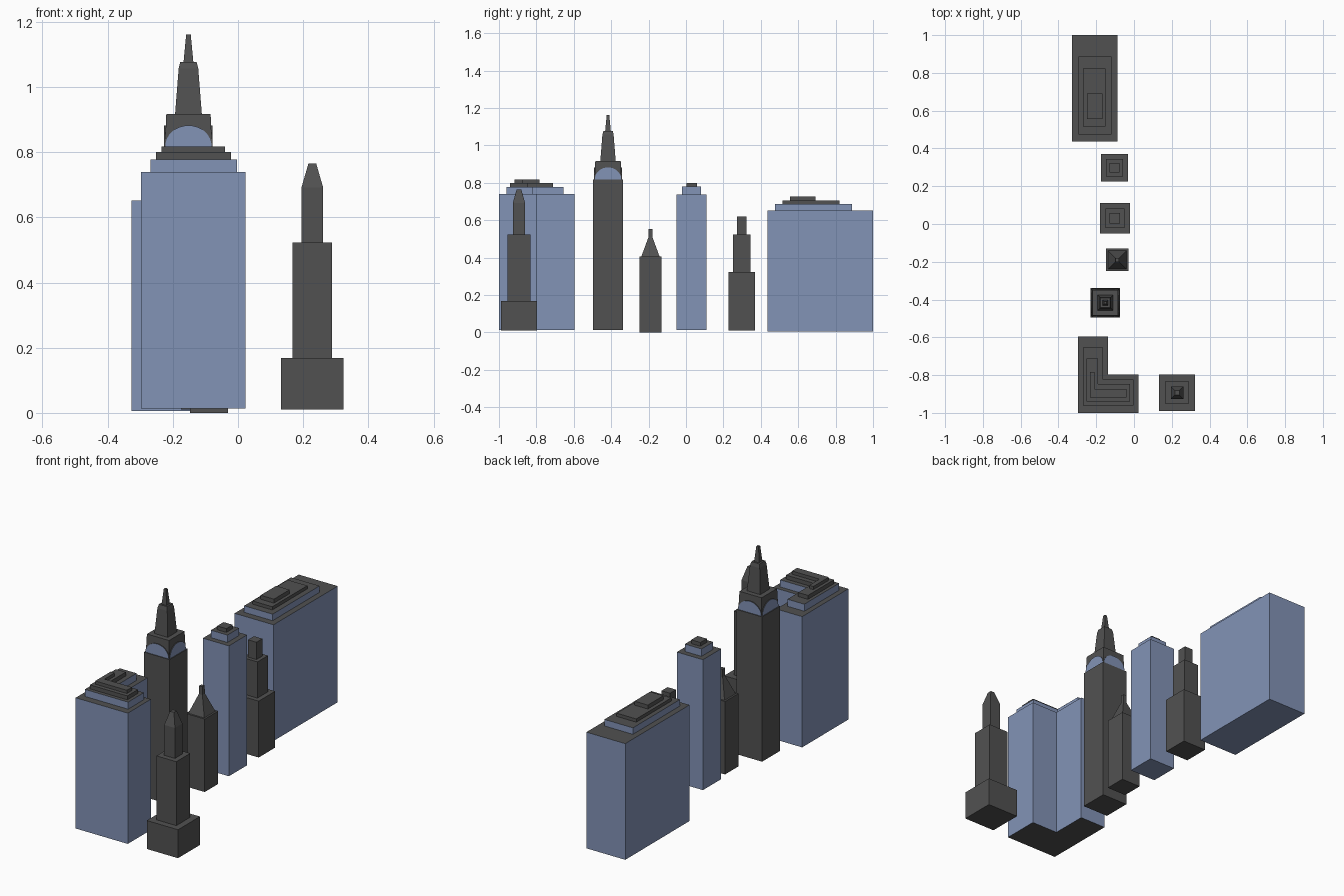
import bpy, bmesh, math

if "Cube" in bpy.data.objects:
    bpy.data.objects.remove(bpy.data.objects["Cube"])


def material(name, rgb):
    m = bpy.data.materials.new(name)
    m.diffuse_color = (*rgb, 1)
    m.use_nodes = True
    m.node_tree.nodes["Principled BSDF"].inputs["Base Color"].default_value = m.diffuse_color
    return m


DARK = material("dark grey stone", (0.083, 0.083, 0.083))
BLUE = material("slate blue glass", (0.225, 0.292, 0.47))


def loft(name, rings, rule=lambda n: 0):
    """Closed solid through rings of matching points; rule picks the colour from the normal."""
    bm = bmesh.new()
    loops = [[bm.verts.new(p) for p in r] for r in rings]
    bm.faces.new(loops[0])
    bm.faces.new(loops[-1])
    n = len(loops[0])
    for a, b in zip(loops, loops[1:]):
        for i in range(n):
            j = (i + 1) % n
            bm.faces.new((a[i], a[j], b[j], b[i]))
    bmesh.ops.recalc_face_normals(bm, faces=bm.faces)
    bm.normal_update()
    for f in bm.faces:
        f.material_index = rule(f.normal)
    me = bpy.data.meshes.new(name)
    bm.to_mesh(me)
    bm.free()
    me.materials.append(DARK)
    me.materials.append(BLUE)
    ob = bpy.data.objects.new(name, me)
    bpy.context.collection.objects.link(ob)
    return ob


def glass_walls(n):          # blue walls and underside, dark roof
    return 0 if n.z > 0.5 else 1


def glass_sides(n):          # blue walls only
    return 0 if abs(n.z) > 0.5 else 1


def prism(name, outline, z0, z1, rule=lambda n: 0):
    return loft(name, [[(x, y, z) for x, y in outline] for z in (z0, z1)], rule)


def rect(x0, x1, y0, y1):
    return [(x0, y0), (x1, y0), (x1, y1), (x0, y1)]


def square_tower(name, cx, cy, levels, rule=lambda n: 0):
    """levels: (z, half width) pairs from bottom to top, tapering between them."""
    return loft(name, [[(x, y, z) for x, y in rect(cx - h, cx + h, cy - h, cy + h)]
                       for z, h in levels], rule)


# Long slab block with stepped roof
prism("slab_block", rect(-0.327, -0.088, 0.437, 1.0), 0.006, 0.651, glass_walls)
prism("slab_upper_floor", rect(-0.295, -0.12, 0.475, 0.887), 0.651, 0.687, glass_walls)
prism("slab_roof_step", rect(-0.27, -0.15, 0.515, 0.822), 0.687, 0.705)
prism("slab_roof_cap", rect(-0.25, -0.168, 0.555, 0.692), 0.705, 0.727)

# Stepped stone tower
square_tower("stepped_tower", -0.103, 0.298,
             [(0.01, 0.072), (0.323, 0.072), (0.323, 0.046), (0.524, 0.046),
              (0.524, 0.026), (0.62, 0.026)])

# Glass tower with stepped roof
CX, CY = -0.101, 0.03
square_tower("glass_tower", CX, CY, [(0.014, 0.08), (0.738, 0.08)], glass_walls)
square_tower("glass_tower_upper_floor", CX, CY, [(0.738, 0.051), (0.779, 0.051)], glass_walls)
square_tower("glass_tower_cap", CX, CY, [(0.779, 0.028), (0.8, 0.028)])

# Small tower with pyramid roof
square_tower("pyramid_tower", -0.089, -0.19,
             [(0, 0.059), (0.405, 0.059), (0.405, 0.049), (0.508, 0.011), (0.553, 0.01)])

# Tall tower with arched crown and spire
TX, TY = -0.152, -0.417
square_tower("tall_tower", TX, TY,
             [(0.014, 0.079), (0.818, 0.079), (0.818, 0.072), (0.917, 0.068),
              (0.917, 0.041), (1.057, 0.03), (1.077, 0.025), (1.077, 0.015),
              (1.161, 0.007)])
arch = [(0.071 * math.cos(math.pi * i / 16), 0.818 + 0.064 * math.sin(math.pi * i / 16))
        for i in range(17)]
D = 0.0745
loft("crown_arches_front_back", [[(TX + u, TY + s * D, z) for u, z in arch] for s in (-1, 1)],
     lambda n: 1 if abs(n.y) > 0.9 else 0)
loft("crown_arches_sides", [[(TX + s * D, TY + u, z) for u, z in arch] for s in (-1, 1)],
     lambda n: 1 if abs(n.x) > 0.9 and abs(n.z) < 0.02 else 0)


# L-shaped block with stepped roof
def l_shape(x0, x1, xa, y0, y1, ya):
    return [(x0, y0), (x1, y0), (x1, ya), (xa, ya), (xa, y1), (x0, y1)]


prism("corner_block", l_shape(-0.297, 0.023, -0.138, -1.0, -0.595, -0.797),
      0.013, 0.739, glass_sides)
prism("corner_block_upper_floor", l_shape(-0.269, -0.003, -0.165, -0.96, -0.654, -0.822),
      0.739, 0.778, glass_walls)
prism("corner_block_roof_step", l_shape(-0.251, -0.022, -0.191, -0.94, -0.712, -0.847),
      0.778, 0.8)
prism("corner_block_roof_cap", l_shape(-0.234, -0.04, -0.209, -0.918, -0.783, -0.873),
      0.8, 0.818)

# Stepped tower with tapered top
square_tower("tapered_tower", 0.228, -0.893,
             [(0.01, 0.096), (0.168, 0.096), (0.168, 0.061), (0.523, 0.061),
              (0.523, 0.033), (0.692, 0.033), (0.765, 0.012)])
